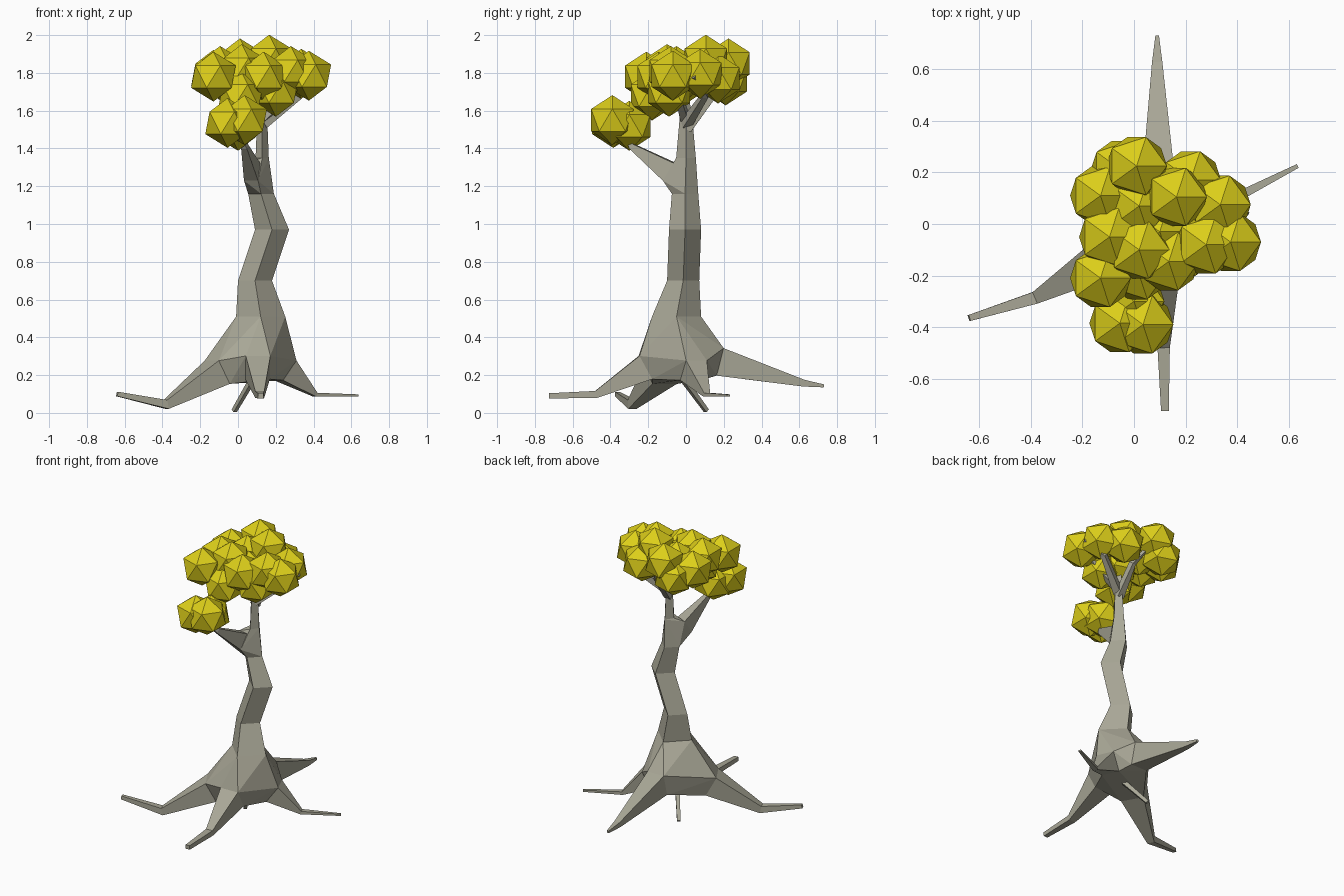
import bpy, bmesh
from mathutils import Vector, Matrix

if "Cube" in bpy.data.objects:
    bpy.data.objects.remove(bpy.data.objects["Cube"])

bark = bpy.data.materials.new("bark")
bark.diffuse_color = (0.40, 0.39, 0.31, 1)
bark.use_nodes = True
bark.node_tree.nodes["Principled BSDF"].inputs["Base Color"].default_value = bark.diffuse_color
leaf = bpy.data.materials.new("leaf")
leaf.diffuse_color = (0.72, 0.62, 0.01, 1)
leaf.use_nodes = True
leaf.node_tree.nodes["Principled BSDF"].inputs["Base Color"].default_value = leaf.diffuse_color


def finish(bm, name, mat):
    bmesh.ops.recalc_face_normals(bm, faces=bm.faces)
    me = bpy.data.meshes.new(name)
    bm.to_mesh(me)
    bm.free()
    me.materials.append(mat)
    ob = bpy.data.objects.new(name, me)
    bpy.context.scene.collection.objects.link(ob)


def diamond(cx, cy, z, rx, ry):
    return [Vector((cx + rx, cy, z)), Vector((cx, cy + ry, z)),
            Vector((cx - rx, cy, z)), Vector((cx, cy - ry, z))]


def square_rings(path):
    """path: (x, y, z, half width, half height); flat-topped sections across the path."""
    pts = [Vector(p[:3]) for p in path]
    rings = []
    for i, p in enumerate(path):
        d = (pts[min(i + 1, len(pts) - 1)] - pts[max(i - 1, 0)]).normalized()
        s = d.cross(Vector((0, 0, 1))).normalized()
        u = s.cross(d)
        rings.append([pts[i] + s * a * p[3] + u * b * p[4]
                      for a, b in ((1, 1), (-1, 1), (-1, -1), (1, -1))])
    return rings


def loft(rings, name):
    bm = bmesh.new()
    vs = [[bm.verts.new(c) for c in r] for r in rings]
    for a, b in zip(vs, vs[1:]):
        for i in range(4):
            j = (i + 1) % 4
            bm.faces.new((a[i], a[j], b[j], b[i]))
    bm.faces.new(vs[0])
    bm.faces.new(vs[-1])
    finish(bm, name, bark)


def hull(points, name):
    bm = bmesh.new()
    vs = [bm.verts.new(p) for p in points]
    res = bmesh.ops.convex_hull(bm, input=vs)
    junk = {v for v in res["geom_interior"] + res["geom_unused"]
            if isinstance(v, bmesh.types.BMVert)}
    bmesh.ops.delete(bm, geom=list(junk), context='VERTS')
    finish(bm, name, bark)


# trunk, crooked diamond section
trunk = [diamond(*r) for r in (
    (.12, -.05, .51, .13, .13), (.09, -.015, .70, .09, .085),
    (.18, -.005, .97, .09, .085), (.122, -.005, 1.16, .068, .07),
    (.128, 0, 1.35, .035, .052), (.128, 0, 1.58, .026, .032),
    (.11, -.01, 1.72, .015, .015))]
loft(trunk, "trunk")

# four main roots
roots = {
    "left_root": [(-.11, -.13, .215, .075, .07), (-.38, -.285, .045, .024, .024),
                  (-.64, -.365, .10, .012, .012)],
    "front_root": [(.105, -.215, .24, .065, .07), (.115, -.475, .098, .024, .019),
                   (.12, -.725, .09, .015, .014)],
    "right_root": [(.25, .04, .225, .06, .065), (.41, .11, .096, .018, .011),
                   (.635, .225, .092, .008, .006)],
    "back_root": [(.095, .18, .27, .062, .075), (.09, .625, .157, .02, .018),
                  (.09, .73, .143, .007, .008)],
}
flare = list(trunk[0])
for name, path in roots.items():
    rings = square_rings(path)
    flare += rings[0]
    loft(rings, name)
# flared base joining trunk and roots
hull(flare, "root_flare")
# thin tap root
loft(square_rings([(.09, -.03, .20, .014, .014), (-.02, .108, .011, .011, .011)]), "tap_root")

# front branch with its crotch
front = square_rings([(.075, -.085, 1.275, .038, .055), (.035, -.285, 1.41, .016, .016),
                      (.0, -.33, 1.50, .009, .009)])
loft(front, "front_branch")
hull(trunk[3] + trunk[4] + front[0], "front_crotch")

# crown branches
for name, path in {
    "right_branch": [(.13, .0, 1.53, .025, .025), (.33, .10, 1.68, .016, .016), (.44, .04, 1.78, .008, .008)],
    "back_branch": [(.128, .005, 1.50, .024, .024), (.13, .14, 1.68, .016, .016), (.05, .2, 1.8, .008, .008)],
    "side_branch": [(.13, -.005, 1.56, .022, .022), (.27, -.04, 1.68, .014, .014), (.36, -.06, 1.78, .008, .008)],
}.items():
    loft(square_rings(path), name)

# leaf clumps
clumps = [
    (.01, .225, 1.85), (.165, .105, 1.87), (-.13, .11, 1.79), (.335, .075, 1.795),
    (-.095, -.05, 1.81), (.28, -.08, 1.81), (.375, -.07, 1.785), (.02, -.10, 1.82),
    (-.13, -.21, 1.78), (.135, -.145, 1.78), (.02, .07, 1.80), (.22, .17, 1.77),
    (-.05, .21, 1.76), (.015, -.18, 1.68), (.20, -.09, 1.70), (.10, -.03, 1.75),
    (.035, -.39, 1.55), (-.055, -.385, 1.535), (.0, -.30, 1.52),
]
bm = bmesh.new()
for c in clumps:
    bmesh.ops.create_icosphere(bm, subdivisions=1, radius=.132, matrix=Matrix.Translation(c))
finish(bm, "leaf_clumps", leaf)
